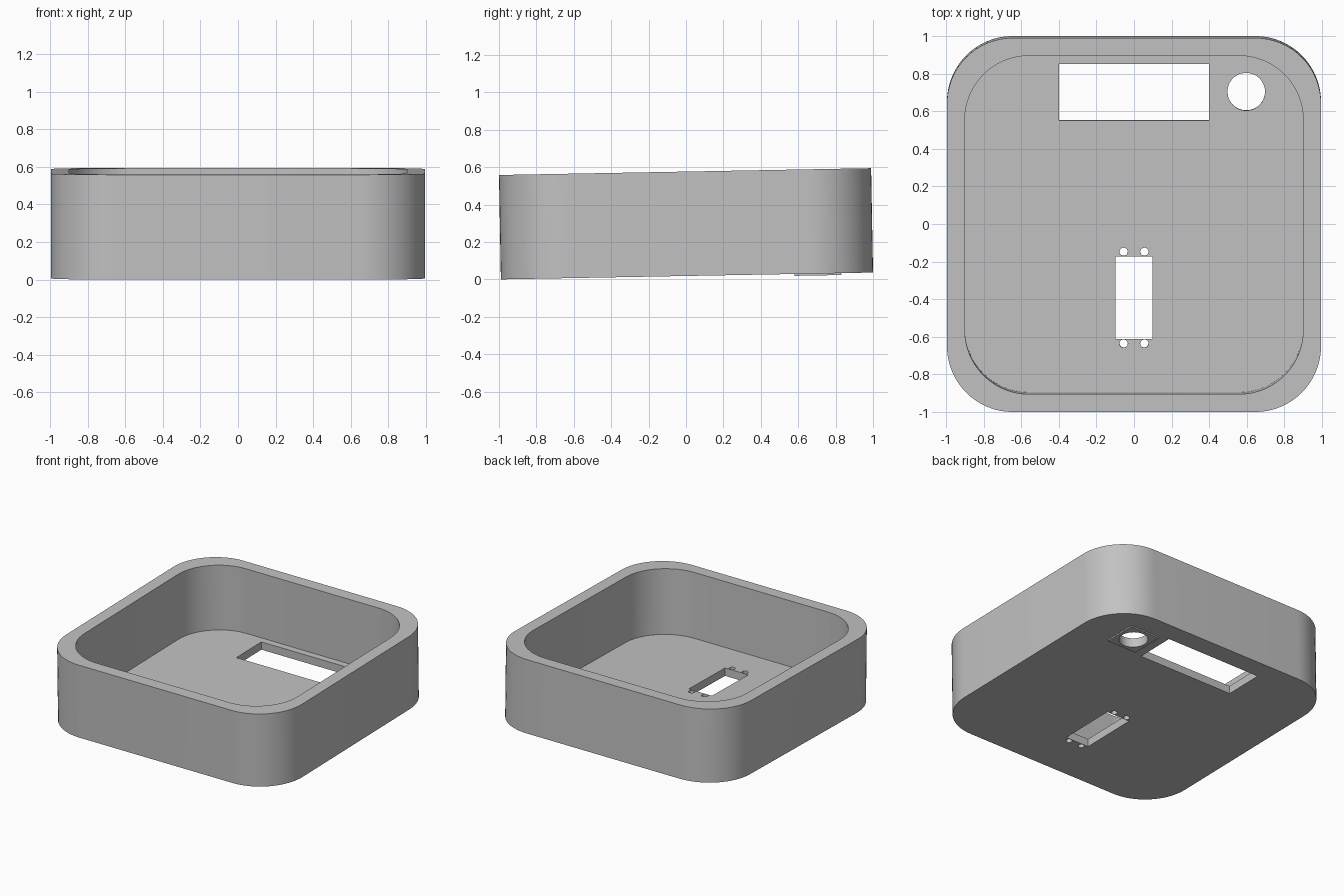
import bpy, bmesh
from math import cos, sin, pi, radians
from mathutils import Matrix, Vector

cube = bpy.data.objects.get("Cube")
if cube:
    bpy.data.objects.remove(cube, do_unlink=True)

HALF, HEIGHT, FLOOR = 0.995, 0.558, 0.06
TILT = radians(1.05)

grey = bpy.data.materials.new("plain grey")
grey.use_nodes = True
colour = (0.54, 0.54, 0.54, 1)
grey.diffuse_color = colour
grey.node_tree.nodes["Principled BSDF"].inputs["Base Color"].default_value = colour


def rounded(hx, hy, r, steps=16):
    """Outline of a rounded rectangle, anticlockwise."""
    pts = []
    for k, (sx, sy) in enumerate([(1, 1), (-1, 1), (-1, -1), (1, -1)]):
        for i in range(steps + 1):
            a = (k + i / steps) * pi / 2
            pts.append((sx * (hx - r) + r * cos(a), sy * (hy - r) + r * sin(a)))
    return pts


def box(hx, hy):
    return [(hx, hy), (-hx, hy), (-hx, -hy), (hx, -hy)]


def circle(r, n):
    return [(r * cos(2 * pi * i / n), r * sin(2 * pi * i / n)) for i in range(n)]


def prism(name, outline, z0, z1, x=0, y=0):
    """Extrude an outline from z0 to z1."""
    bm = bmesh.new()
    face = bm.faces.new([bm.verts.new((x + px, y + py, z0)) for px, py in outline])
    res = bmesh.ops.extrude_face_region(bm, geom=[face])
    top = [v for v in res["geom"] if isinstance(v, bmesh.types.BMVert)]
    bmesh.ops.translate(bm, verts=top, vec=(0, 0, z1 - z0))
    bmesh.ops.recalc_face_normals(bm, faces=bm.faces)
    mesh = bpy.data.meshes.new(name)
    bm.to_mesh(mesh)
    bm.free()
    mesh.materials.append(grey)
    obj = bpy.data.objects.new(name, mesh)
    bpy.context.collection.objects.link(obj)
    return obj


def combine(target, tool, operation):
    """Apply a boolean and remove the helper."""
    tool.hide_render = True
    mod = target.modifiers.new("cut", "BOOLEAN")
    mod.operation, mod.object, mod.solver = operation, tool, "EXACT"
    bpy.context.view_layer.objects.active = target
    bpy.ops.object.modifier_apply(modifier=mod.name)
    bpy.data.objects.remove(tool, do_unlink=True)


# Open tray with rounded corners
tray = prism("tray", rounded(HALF, HALF, 0.35), 0, HEIGHT)
combine(tray, prism("cavity", rounded(0.9, 0.9, 0.34), FLOOR, 1), "DIFFERENCE")

# Square boss under the round hole
combine(tray, prism("boss", box(0.125, 0.125), -0.01, 0.03, 0.597, 0.7), "UNION")

# Openings through the floor
holes = [
    ("display_window", box(0.4, 0.15), 0, 0.698),
    ("round_hole", circle(0.1, 48), 0.597, 0.7),
    ("switch_slot", box(0.098, 0.22), 0, -0.396),
]
for sx in (-1, 1):
    for y in (-0.152, -0.64):
        holes.append(("pin_hole", circle(0.022, 20), sx * 0.055, y))
for name, outline, x, y in holes:
    combine(tray, prism(name, outline, -0.1, 0.2, x, y), "DIFFERENCE")

# Lean the tray up at the back and rest it on the ground
tray.data.transform(Matrix.Translation((0, 0, -HEIGHT / 2)))
tray.data.transform(Matrix.Rotation(TILT, 4, "X"))
lowest = min(v.co.z for v in tray.data.vertices)
tray.data.transform(Matrix.Translation(Vector((0, 0, -lowest))))

bpy.ops.object.select_all(action="DESELECT")
tray.select_set(True)
bpy.context.view_layer.objects.active = tray
bpy.ops.object.shade_smooth_by_angle(angle=radians(30))
